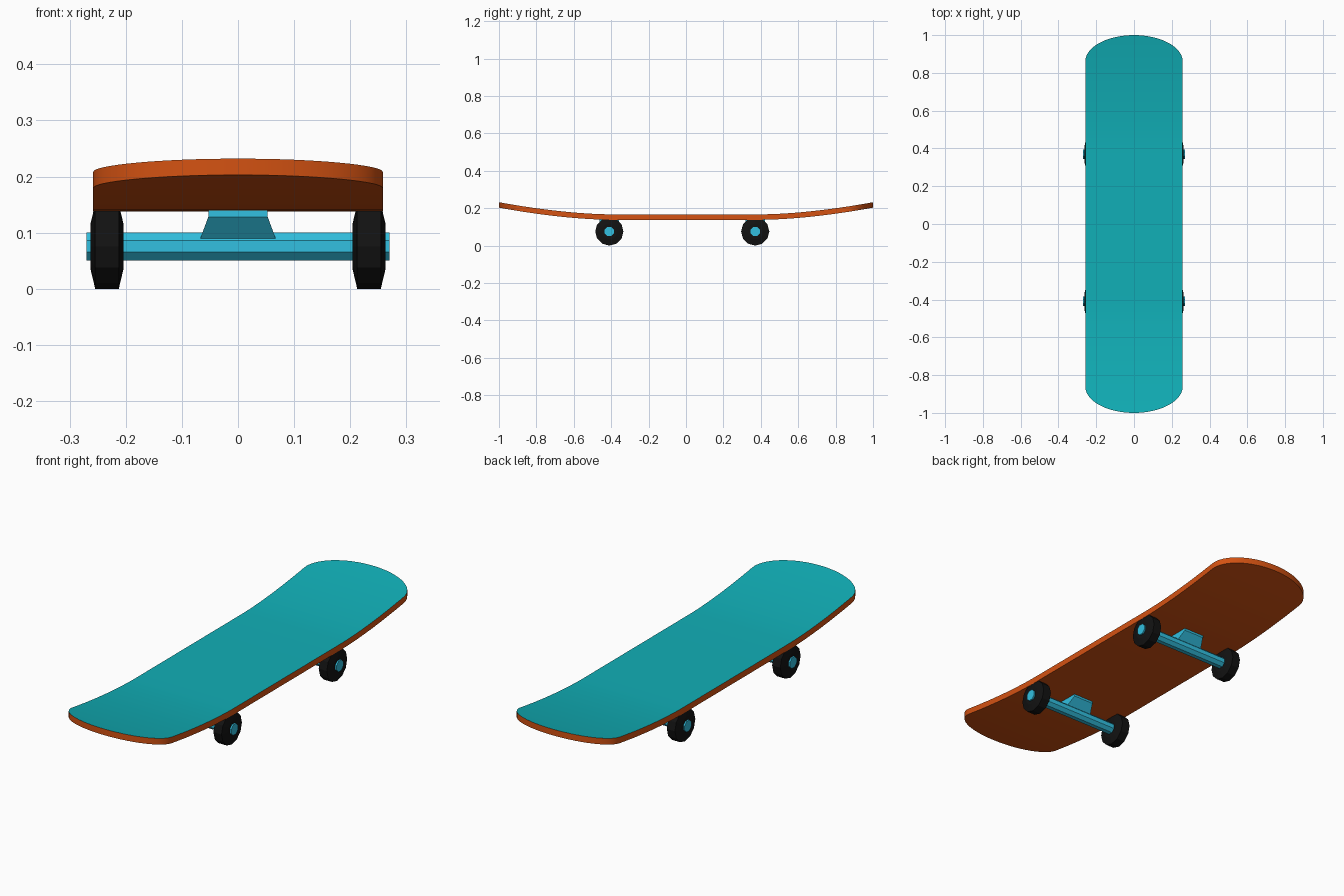
import bpy, bmesh, math
from mathutils import Matrix, Vector

if "Cube" in bpy.data.objects:
    bpy.data.objects.remove(bpy.data.objects["Cube"])


def material(name, rgb):
    m = bpy.data.materials.new(name)
    m.diffuse_color = (*rgb, 1)
    m.use_nodes = True
    m.node_tree.nodes["Principled BSDF"].inputs["Base Color"].default_value = m.diffuse_color
    return m


TEAL = material("teal grip", (0.0056, 0.43, 0.475))
ORANGE = material("orange wood", (0.66, 0.085, 0.006))
CYAN = material("cyan metal", (0.032, 0.53, 0.75))
BLACK = material("black rubber", (0.006, 0.006, 0.006))


def make_object(name, bm, mats):
    bmesh.ops.recalc_face_normals(bm, faces=bm.faces)
    me = bpy.data.meshes.new(name)
    bm.to_mesh(me)
    bm.free()
    for m in mats:
        me.materials.append(m)
    ob = bpy.data.objects.new(name, me)
    bpy.context.collection.objects.link(ob)
    return ob


def loft(bm, rings):
    """Skin a list of closed point rings and cap both ends."""
    rows = [[bm.verts.new(p) for p in ring] for ring in rings]
    n = len(rows[0])
    for a, b in zip(rows, rows[1:]):
        for i in range(n):
            bm.faces.new((a[i], a[(i + 1) % n], b[(i + 1) % n], b[i]))
    bm.faces.new(rows[0])
    bm.faces.new(rows[-1])


def lathe_x(name, profile, sides, centre, mat, turn=0.0):
    """Turned part around an x axis; profile is (x, radius)."""
    bm = bmesh.new()
    rings = []
    for x, r in profile:
        rings.append([(centre[0] + x,
                       centre[1] + r * math.cos(turn + math.tau * i / sides),
                       centre[2] + r * math.sin(turn + math.tau * i / sides))
                      for i in range(sides)])
    loft(bm, rings)
    return make_object(name, bm, [mat])


# Deck: straight sides, elliptical ends, both ends curved upward
HALF_W, ARC_Y, THICK, FLAT_Z = 0.258, 0.86, 0.029, 0.138


def lift(y):
    return 0.065 * (max(0.0, abs(y) - 0.40) / 0.60) ** 1.7


half = [(0.0, HALF_W)] + [(0.40 + 0.46 * i / 10, HALF_W) for i in range(10)]
for i in range(17):
    t = math.pi / 2 * i / 16
    half.append((ARC_Y + (1 - ARC_Y) * math.sin(t), max(HALF_W * math.cos(t), 0.002)))
rows = [(-y, w) for y, w in reversed(half[1:])] + half
bm = bmesh.new()
loft(bm, [[(-w, y, FLAT_Z + lift(y)), (w, y, FLAT_Z + lift(y)),
           (w, y, FLAT_Z + lift(y) + THICK), (-w, y, FLAT_Z + lift(y) + THICK)]
          for y, w in rows])
deck = make_object("deck", bm, [ORANGE, TEAL])
for p in deck.data.polygons:
    p.material_index = 1 if p.normal.z > 0.7 else 0
bpy.context.view_layer.objects.active = deck
deck.select_set(True)
bpy.ops.object.shade_smooth_by_angle(angle=math.radians(30))

# Trucks: mounting block, octagonal axle and two wheels each
AXLE_Z = 0.0755
for end, y in (("front", -0.41), ("rear", 0.37)):
    bm = bmesh.new()
    loft(bm, [[(-a, y - b, z), (a, y - b, z), (a, y + b, z), (-a, y + b, z)]
              for a, b, z in ((0.067, 0.022, 0.09), (0.053, 0.053, 0.128),
                              (0.053, 0.053, 0.142))])
    make_object(end + "_truck_block", bm, [CYAN])
    lathe_x(end + "_axle", [(-0.27, 0.027), (0.27, 0.027)], 8,
            (0, y, AXLE_Z), CYAN, math.pi / 8)
    for side, s in (("left", -1), ("right", 1)):
        lathe_x(f"{end}_{side}_wheel",
                [(-0.029, 0.042), (-0.021, 0.0755), (0.021, 0.0755), (0.029, 0.042)],
                12, (s * 0.2335, y, AXLE_Z), BLACK)
